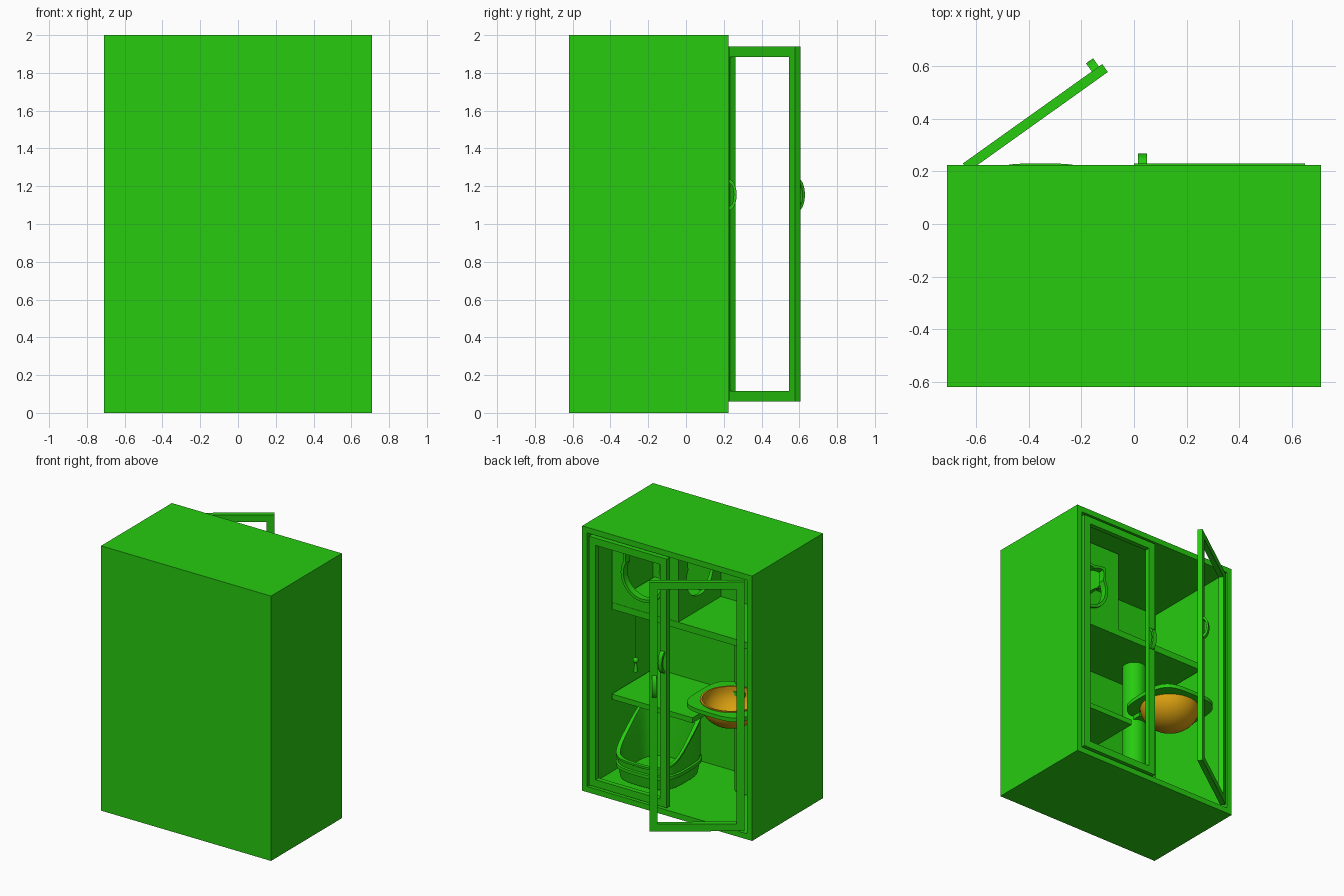
import bpy, bmesh
from math import sin, cos, pi, radians
from mathutils import Matrix, Vector

if "Cube" in bpy.data.objects:
    bpy.data.objects.remove(bpy.data.objects["Cube"])


def material(name, rgb):
    m = bpy.data.materials.new(name)
    m.diffuse_color = (*rgb, 1)
    m.use_nodes = True
    m.node_tree.nodes["Principled BSDF"].inputs["Base Color"].default_value = m.diffuse_color
    return m


GREEN = material("green_paint", (0.02, 0.6, 0.005))
ORANGE = material("orange_fabric", (0.7, 0.35, 0.005))
XZ = Matrix.Rotation(pi / 2, 4, 'X')
YZ = Matrix.Rotation(pi / 2, 4, 'Z') @ XZ
FLAT = Matrix.Identity(4)


def add(name, mesh, mat=GREEN, smooth=False):
    ob = bpy.data.objects.new(name, mesh)
    bpy.context.collection.objects.link(ob)
    mesh.materials.clear()
    mesh.materials.append(mat)
    if smooth:
        bpy.ops.object.select_all(action='DESELECT')
        ob.select_set(True)
        bpy.context.view_layer.objects.active = ob
        bpy.ops.object.shade_smooth_by_angle(angle=radians(35))
    return ob


def from_bm(name, bm, mat=GREEN, smooth=False):
    bmesh.ops.recalc_face_normals(bm, faces=bm.faces)
    me = bpy.data.meshes.new(name)
    bm.to_mesh(me)
    bm.free()
    return add(name, me, mat, smooth)


def box(name, x, y, z):
    bm = bmesh.new()
    bmesh.ops.create_cube(bm, size=1)
    for v in bm.verts:
        v.co = [a + (b - a) * (c + 0.5) for (a, b), c in zip((x, y, z), v.co)]
    return from_bm(name, bm)


def plate(name, outlines, thickness, matrix):
    """Flat sheet from nested outlines; inner outlines become holes."""
    cu = bpy.data.curves.new(name, 'CURVE')
    cu.dimensions, cu.fill_mode, cu.extrude = '2D', 'BOTH', thickness / 2
    for pts in outlines:
        s = cu.splines.new('POLY')
        s.points.add(len(pts) - 1)
        for p, (a, b) in zip(s.points, pts):
            p.co = (a, b, 0, 1)
        s.use_cyclic_u = True
    tmp = bpy.data.objects.new(name + "_tmp", cu)
    bpy.context.collection.objects.link(tmp)
    dg = bpy.context.evaluated_depsgraph_get()
    me = bpy.data.meshes.new_from_object(tmp.evaluated_get(dg))
    bpy.data.objects.remove(tmp)
    bm = bmesh.new()
    bm.from_mesh(me)
    bmesh.ops.remove_doubles(bm, verts=bm.verts, dist=1e-5)
    bm.transform(matrix)
    return from_bm(name, bm, smooth=True)


def lathe(name, profile, loc, mat=GREEN, steps=40):
    bm = bmesh.new()
    vs = [bm.verts.new((r, 0, z)) for r, z in profile]
    es = [bm.edges.new(p) for p in zip(vs, vs[1:])]
    bmesh.ops.spin(bm, geom=vs + es, axis=(0, 0, 1), cent=(0, 0, 0), angle=2 * pi, steps=steps)
    bmesh.ops.remove_doubles(bm, verts=bm.verts, dist=1e-5)
    bm.transform(Matrix.Translation(loc))
    return from_bm(name, bm, mat, True)


def rect(x0, x1, y0, y1):
    return [(x0, y0), (x1, y0), (x1, y1), (x0, y1)]


def squircle(cx, cy, hx, hy, n=4, count=64):
    def p(v):
        return (abs(v) ** (2 / n)) * (1 if v > 0 else -1)
    return [(cx + hx * p(cos(a)), cy + hy * p(sin(a)))
            for a in (2 * pi * i / count for i in range(count))]


def cat_head(cx, cy, r):
    """Round head outline with two pointed ears."""
    pts = []
    for i in range(72):
        a = 2 * pi * i / 72
        ear = max(max(0, 1 - abs(a - radians(c)) / radians(20)) for c in (50, 130))
        k = r * (1 + 0.35 * ear)
        pts.append((cx + k * cos(a), cy + k * sin(a)))
    return pts


# Cabinet shell, hollowed through its open side
shell = box("cabinet_shell", (-.71, .71), (-.62, .225), (0, 2)).data
bm = bmesh.new()
bm.from_mesh(shell)
face = max(bm.faces, key=lambda f: f.calc_center_median().y)
bmesh.ops.inset_region(bm, faces=[face], thickness=.06)
inner = bmesh.ops.extrude_discrete_faces(bm, faces=[face])['faces'][0]
bmesh.ops.translate(bm, verts=inner.verts, vec=(0, -.785, 0))
bm.to_mesh(shell)
bm.free()

# Doors: frame and arched handle, the second one swung open
arc = [pi * i / 16 for i in range(17)]
handle = ([(.04 * sin(a), 1.155 + .082 * cos(a)) for a in arc]
          + [(.025 * sin(a), 1.155 + .062 * cos(a)) for a in reversed(arc)])
for name, side, swing in (("closed", 1, 0), ("open", -1, radians(35.5))):
    hinge = Matrix.Translation((side * .65, .23, 0)) @ Matrix.Rotation(swing, 4, 'Z')
    w = -side * .65
    x0, x1 = min(0, w), max(0, w)
    plate(name + "_door_frame",
          [rect(x0, x1, .06, 1.94), rect(x0 + .055, x1 - .055, .115, 1.885)],
          .037, hinge @ Matrix.Translation((0, -.0185, 0)) @ XZ)
    plate(name + "_door_handle", [handle], .033,
          hinge @ Matrix.Translation((w + side * .032, -.002, 0)) @ YZ)

# Shelves
box("upper_shelf", (-.655, .655), (-.565, -.05), (1.28, 1.33))
box("middle_shelf", (-.02, .655), (-.565, -.05), (.6, .64))

# Upper den: front panel and divider with cat-head openings
plate("den_front_panel", [rect(.1, .655, 1.33, 1.945), cat_head(.39, 1.59, .16)], .025,
      Matrix.Translation((0, -.065, 0)) @ XZ)
plate("den_opening_rim", [cat_head(.39, 1.59, .18), cat_head(.39, 1.59, .158)], .05,
      Matrix.Translation((0, -.06, 0)) @ XZ)
plate("den_divider", [rect(-.565, -.078, 1.33, 1.945), cat_head(-.31, 1.6, .16)], .025,
      Matrix.Translation((.1125, 0, 0)) @ YZ)

# Scratching post from floor to upper shelf
lathe("scratching_post", [(0, .06), (.085, .06), (.085, 1.281), (0, 1.281)], (-.28, -.33, 0))

# Seat plate with a hanging fabric bowl
cx, cy = -.355, -.03
plate("bowl_seat_plate",
      [squircle(cx, cy, .26, .26, 3.6), squircle(cx, cy, .205, .205, 2)],
      .03, Matrix.Translation((0, 0, .86)) @ FLAT)
box("seat_bracket", (-.34, -.22), (-.33, -.2), (.815, .847))
n = 14
bowl = [(.212 * sin(pi / 2 * i / n), -.18 * cos(pi / 2 * i / n)) for i in range(n + 1)]
bowl += [(.212, .022), (.198, .022)]
bowl += [(.198 * sin(pi / 2 * i / n), -.166 * cos(pi / 2 * i / n)) for i in range(n, -1, -1)]
lathe("fabric_bowl", bowl, (cx, cy, .86), ORANGE, 48)

# Litter tray: stacked rounded rings, rim rising towards the wall
bm = bmesh.new()
rings = []
for k, low, high in ((.9, .06, .06), (.95, .14, .14), (1, .145, .145), (1, .17, .17),
                     (.96, .175, .18), (.97, .21, .5), (1, .215, .505), (1, .23, .52),
                     (.9, .23, .52), (.86, .19, .4), (.8, .085, .085)):
    ring = []
    for x, y in squircle(0, 0, .255 * k, .27 * k, 3.2, 64):
        t = min(1, max(0, .5 - y / (.54 * k)))
        t = t * t * (3 - 2 * t)
        ring.append(bm.verts.new((.365 + x, -.2 + y, low + (high - low) * t)))
    rings.append(ring)
for a, b in zip(rings, rings[1:]):
    for i in range(64):
        j = (i + 1) % 64
        bm.faces.new((a[i], a[j], b[j], b[i]))
bm.faces.new(rings[0][::-1])
bm.faces.new(rings[-1])
from_bm("litter_tray", bm, smooth=True)

# Hanging toy: cord, bead and tassel
lathe("toy_cord", [(0, .9), (.003, .9), (.003, 1.281), (0, 1.281)], (.49, -.1, 0), steps=8)
lathe("toy_bead", [(.02 * sin(a), .92 + .02 * cos(a)) for a in arc], (.49, -.1, 0), steps=16)
lathe("toy_tassel", [(0, .905), (.008, .9), (.016, .835), (0, .83)], (.49, -.1, 0), steps=16)
